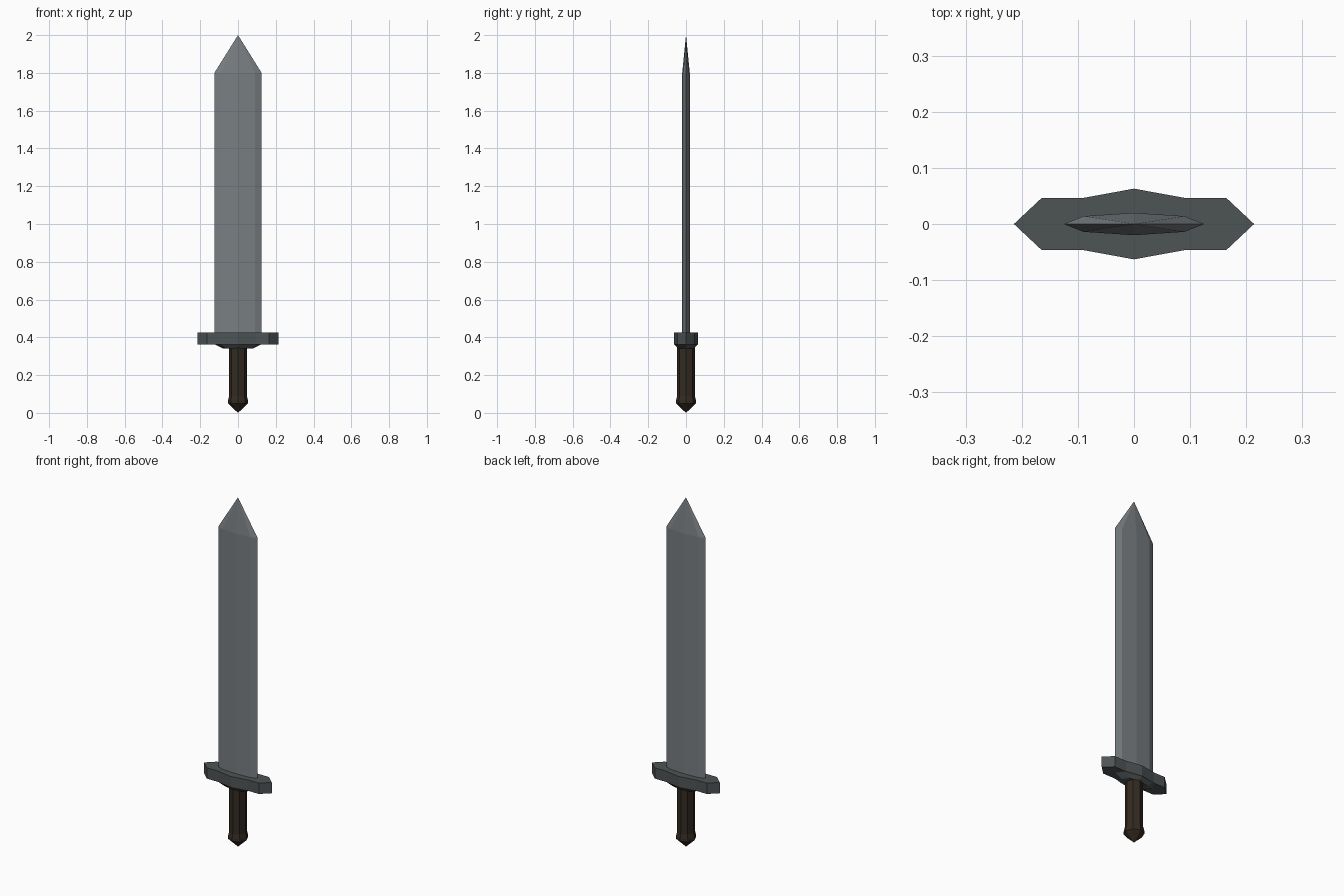
import bpy, bmesh, math

if "Cube" in bpy.data.objects:
    bpy.data.objects.remove(bpy.data.objects["Cube"])


def material(name, rgb):
    m = bpy.data.materials.new(name)
    m.diffuse_color = (*rgb, 1)
    m.use_nodes = True
    m.node_tree.nodes["Principled BSDF"].inputs["Base Color"].default_value = m.diffuse_color
    return m


steel = material("blade steel", (0.19, 0.21, 0.22))
iron = material("dark iron", (0.075, 0.087, 0.09))
wood = material("dark wood", (0.034, 0.024, 0.015))


def mirrored(quarter):
    """Full outline from points going from +x axis to +y axis."""
    half = quarter + [(-x, y) for x, y in reversed(quarter[:-1])]
    return half + [(x, -y) for x, y in reversed(half[1:-1])]


def loft(name, outline, levels, mat):
    """Stack scaled outlines at (z, scale_x, scale_y); zero scale makes a point."""
    bm = bmesh.new()
    rings = []
    for z, sx, sy in levels:
        if sx == 0:
            rings.append([bm.verts.new((0, 0, z))])
        else:
            rings.append([bm.verts.new((x * sx, y * sy, z)) for x, y in outline])
    n = len(outline)
    for a, b in zip(rings, rings[1:]):
        for i in range(n):
            j = (i + 1) % n
            if len(a) == 1:
                bm.faces.new((a[0], b[j], b[i]))
            elif len(b) == 1:
                bm.faces.new((a[i], a[j], b[0]))
            else:
                bm.faces.new((a[i], a[j], b[j], b[i]))
    for r in (rings[0], rings[-1]):
        if len(r) > 1:
            bm.faces.new(r)
    bmesh.ops.recalc_face_normals(bm, faces=bm.faces)
    me = bpy.data.meshes.new(name)
    bm.to_mesh(me)
    bm.free()
    me.materials.append(mat)
    ob = bpy.data.objects.new(name, me)
    bpy.context.collection.objects.link(ob)
    return ob


# Blade with bevelled edges and pointed tip
loft("blade", mirrored([(0.125, 0), (0.09, 0.014), (0, 0.02)]),
     [(0.42, 1, 1), (1.8, 1, 1), (2.0, 0, 0)], steel)

# Cross guard and the tapered collar under it
loft("guard", mirrored([(0.214, 0), (0.165, 0.046), (0.093, 0.046), (0, 0.063)]),
     [(0.363, 1, 1), (0.425, 1, 1)], iron)
loft("guard_collar", mirrored([(0.125, 0), (0.093, 0.046), (0, 0.063)]),
     [(0.342, 0.65, 0.7), (0.364, 1, 1)], iron)

# Octagonal grip flaring into a pointed pommel
octagon = [(math.cos(i * math.pi / 4), math.sin(i * math.pi / 4)) for i in range(8)]
loft("grip", octagon,
     [(z, r, r) for z, r in [(0, 0), (0.05, 0.053), (0.065, 0.053),
                             (0.09, 0.047), (0.345, 0.047)]], wood)
